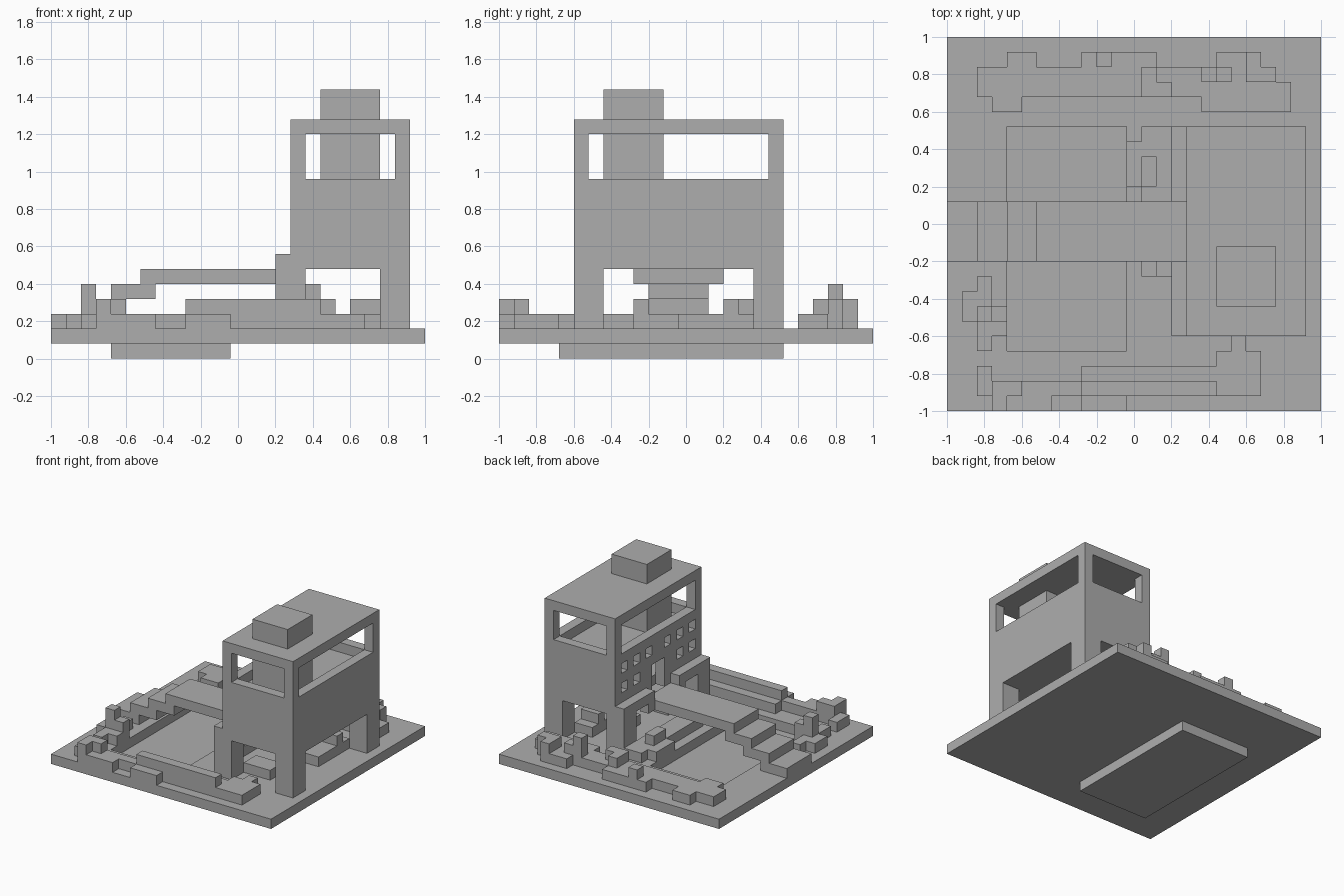
import bpy
import bmesh
from mathutils import Vector

# Whole model sits on a regular grid of small cubes
CELL = 0.08
HALF_SPAN = 1.0
MIRROR_SUM = 24  # sum of a grid y and its mirrored grid y on the house

default_cube = bpy.data.objects.get("Cube")
if default_cube:
    bpy.data.objects.remove(default_cube, do_unlink=True)

grey = bpy.data.materials.new("plain grey")
grey.use_nodes = True
colour = (0.42, 0.42, 0.42, 1)
grey.diffuse_color = colour
grey.node_tree.nodes["Principled BSDF"].inputs["Base Color"].default_value = colour


def block(xs, ys, zs):
    """Cells of a solid box given by grid ranges."""
    return {(x, y, z) for x in range(*xs) for y in range(*ys) for z in range(*zs)}


def mirrored(cells):
    """Cells together with their reflection across the house centre line."""
    return cells | {(x, MIRROR_SUM - y - 1, z) for x, y, z in cells}


def build(name, cells):
    """Make one object from the outer faces of the given cells."""
    bm = bmesh.new()
    for cell in cells:
        centre = Vector(cell) + Vector((0.5, 0.5, 0.5))
        for axis in range(3):
            for sign in (-1, 1):
                neighbour = list(cell)
                neighbour[axis] += sign
                if tuple(neighbour) in cells:
                    continue
                normal, side, up = Vector(), Vector(), Vector()
                normal[axis] = sign / 2
                side[(axis + 1) % 3] = sign / 2
                up[(axis + 2) % 3] = 0.5
                corners = (-side - up, side - up, side + up, -side + up)
                verts = []
                for corner in corners:
                    point = (centre + normal + corner) * CELL
                    point.x -= HALF_SPAN
                    point.y -= HALF_SPAN
                    verts.append(bm.verts.new(point))
                bm.faces.new(verts)
    bmesh.ops.remove_doubles(bm, verts=bm.verts, dist=CELL / 100)
    mesh = bpy.data.meshes.new(name)
    bm.to_mesh(mesh)
    bm.free()
    mesh.materials.append(grey)
    obj = bpy.data.objects.new(name, mesh)
    bpy.context.collection.objects.link(obj)
    return obj


def planting(name, low, middle=(), tall=()):
    """Bushes one, two or three cells high from ground rectangles."""
    cells = set()
    for rectangles, top in ((low, 3), (middle, 4), (tall, 5)):
        for xs, ys in rectangles:
            cells |= block(xs, ys, (2, top))
    build(name, cells)


# Ground slab with the sunken pool
pool_x, pool_y = (4, 12), (4, 19)
ground = block((0, 25), (0, 25), (1, 2)) - block(pool_x, pool_y, (1, 2))
build("ground_slab", ground)
build("pool_basin", block(pool_x, pool_y, (0, 1)))

# House body, with a room, an open upper storey and a flat roof
house_x, house_y = (16, 24), (5, 19)
room_x, room_y = (17, 23), (6, 18)
body = block(house_x, house_y, (6, 16))
body -= block(room_x, room_y, (7, 10))
body -= block(room_x, room_y, (11, 15))
body -= block(room_x, house_y, (12, 15))
body -= block(house_x, room_y, (12, 15))

# Door and small windows on the bridge side
wall_x = (16, 17)
body -= block(wall_x, (11, 13), (6, 9))
for y in (6, 8, 10):
    body -= mirrored(block(wall_x, (y, y + 1), (10, 11)))
    if y < 10:
        body -= mirrored(block(wall_x, (y, y + 1), (8, 9)))
build("house_body", body)

# Corner legs
build("inner_legs", mirrored(block(wall_x, (5, 7), (2, 6))))
build("outer_legs", mirrored(block((22, 24), (5, 7), (2, 6))))

# Core rising through the roof
build("stair_core", block((18, 22), (7, 11), (11, 18)))

# Porches on both sides of the bridge
porch_x = (15, 16)
porch = block(porch_x, (5, 10), (6, 7))
porch |= block(porch_x, (5, 7), (2, 6))
porch |= block(porch_x, (9, 10), (5, 6))
build("porches", mirrored(porch))

# Bridge and overlapping steps
bridge_y = (10, 14)
build("bridge", block((6, 16), bridge_y, (5, 6)))
steps = set()
for level in range(3):
    start = 2 * level
    steps |= block((start, start + 3), bridge_y, (level + 2, level + 3))
build("bridge_steps", steps)

# Front left bushes
planting("side_bushes",
         low=[((2, 3), (4, 9)), ((1, 2), (6, 8)), ((3, 4), (5, 7))],
         middle=[((3, 4), (6, 7))],
         tall=[((2, 3), (6, 7))])

# Long front hedge
planting("front_hedge",
         low=[((2, 3), (1, 3)), ((3, 18), (1, 2)), ((4, 7), (0, 1)),
              ((9, 12), (0, 1)), ((9, 18), (2, 3)), ((18, 21), (1, 4)),
              ((19, 20), (4, 5))],
         middle=[((3, 5), (1, 2)), ((3, 4), (0, 1)), ((9, 18), (1, 2))])

# Long back hedge
planting("back_hedge",
         low=[((2, 18), (21, 23)), ((3, 5), (20, 21)), ((4, 6), (23, 24)),
              ((9, 14), (23, 24)), ((17, 23), (20, 22)), ((18, 22), (22, 23)),
              ((18, 21), (23, 24))],
         middle=[((10, 11), (23, 24)), ((13, 14), (21, 23)), ((14, 15), (21, 22)),
                 ((18, 19), (22, 23)), ((20, 22), (22, 23)), ((20, 21), (23, 24))],
         tall=[((17, 18), (22, 23))])

# Bushes beside the pool, under the bridge
planting("poolside_bushes",
         low=[((12, 14), (15, 18)), ((13, 15), (9, 15)), ((13, 15), (15, 19))],
         middle=[((13, 14), (15, 17)), ((14, 15), (9, 10))])

# Bushes in the shade under the house
planting("undercroft_bushes",
         low=[((17, 20), (7, 9)), ((18, 22), (12, 14)), ((20, 22), (14, 17))],
         middle=[((18, 19), (15, 16)), ((20, 22), (15, 16))])
